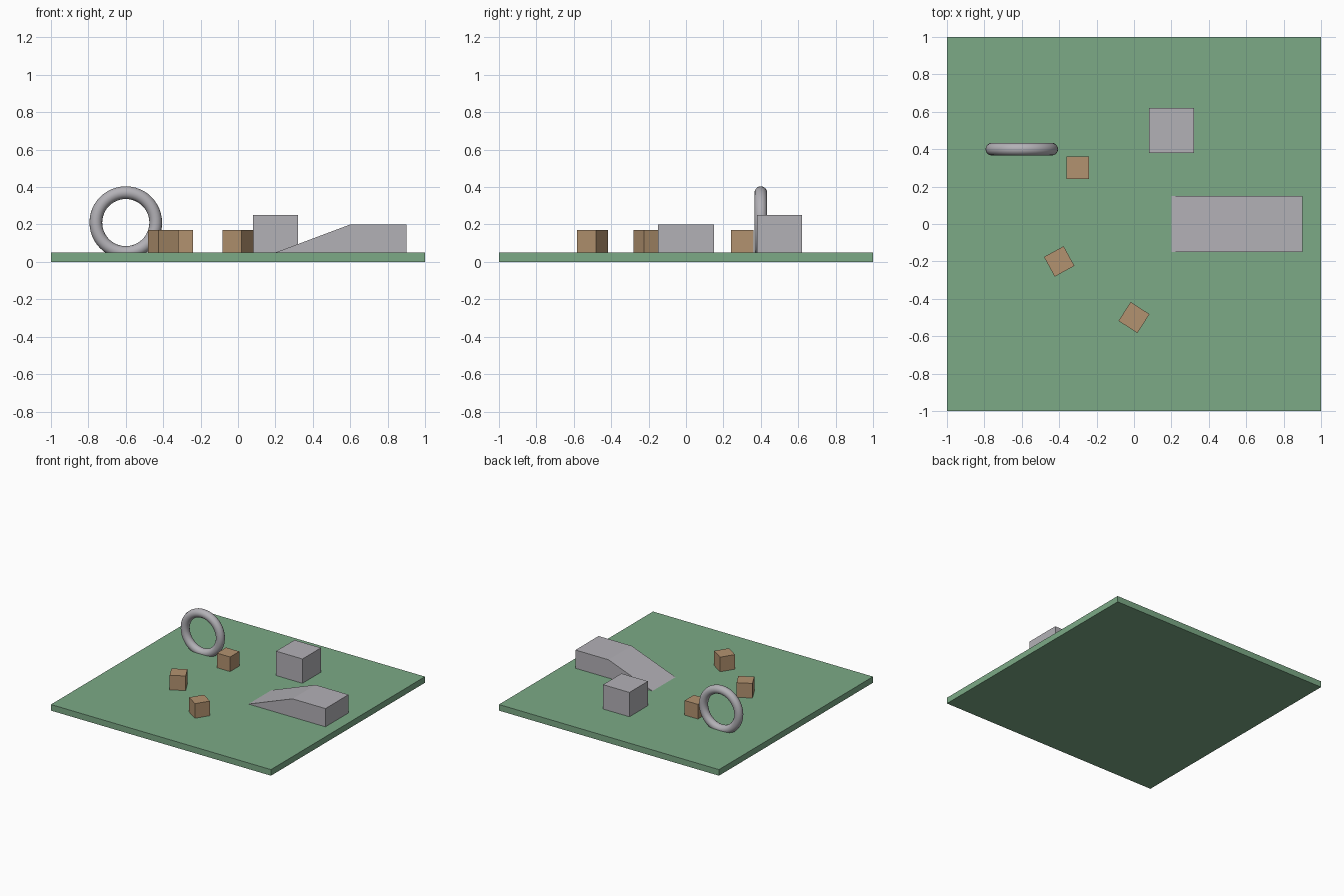
import bpy
import bmesh
import math

if "Cube" in bpy.data.objects:
    bpy.data.objects.remove(bpy.data.objects["Cube"])


def material(name, rgb):
    m = bpy.data.materials.new(name)
    m.diffuse_color = (*rgb, 1)
    m.use_nodes = True
    m.node_tree.nodes["Principled BSDF"].inputs["Base Color"].default_value = m.diffuse_color
    return m


GREEN = material("grass_green", (0.20, 0.40, 0.24))
GREY = material("stone_grey", (0.45, 0.44, 0.47))
BROWN = material("crate_brown", (0.45, 0.29, 0.16))
GROUND = 0.05


def box(name, x, y, z, size, mat, turn=0.0):
    """Box whose underside rests at height z."""
    bpy.ops.mesh.primitive_cube_add(size=1, location=(x, y, z + size[2] / 2),
                                    rotation=(0, 0, turn))
    ob = bpy.context.object
    ob.name = name
    ob.scale = size
    ob.data.materials.append(mat)
    return ob


def extrude_profile(name, points, half_width, mat):
    """Extrude an x-z outline along y."""
    bm = bmesh.new()
    face = bm.faces.new([bm.verts.new((x, -half_width, z)) for x, z in points])
    out = bmesh.ops.extrude_face_region(bm, geom=[face])
    moved = [v for v in out["geom"] if isinstance(v, bmesh.types.BMVert)]
    bmesh.ops.translate(bm, verts=moved, vec=(0, 2 * half_width, 0))
    bmesh.ops.recalc_face_normals(bm, faces=bm.faces)
    mesh = bpy.data.meshes.new(name)
    bm.to_mesh(mesh)
    bm.free()
    mesh.materials.append(mat)
    ob = bpy.data.objects.new(name, mesh)
    bpy.context.collection.objects.link(ob)
    return ob


# Ground slab
box("ground_slab", 0, 0, 0, (2, 2, GROUND), GREEN)

# Large stone block
box("stone_block", 0.2, 0.5, GROUND, (0.24, 0.24, 0.2), GREY)

# Ramp leading up to a flat platform
extrude_profile("ramp", [(0.2, GROUND), (0.9, GROUND), (0.9, 0.2), (0.6, 0.2)],
                0.15, GREY)

# Small crates, each turned a little further
for i, (x, y) in enumerate([(-0.3, 0.3), (-0.4, -0.2), (0, -0.5)]):
    box(f"crate_{i + 1}", x, y, GROUND, (0.12, 0.12, 0.12), BROWN, i * 0.5)

# Upright ring, sunk slightly into the ground
bpy.ops.mesh.primitive_torus_add(major_radius=0.16, minor_radius=0.034,
                                 major_segments=48, minor_segments=16,
                                 location=(-0.6, 0.4, 0.21),
                                 rotation=(math.pi / 2, 0, 0))
ring = bpy.context.object
ring.name = "ring"
ring.data.materials.append(GREY)
bpy.ops.object.shade_smooth()
